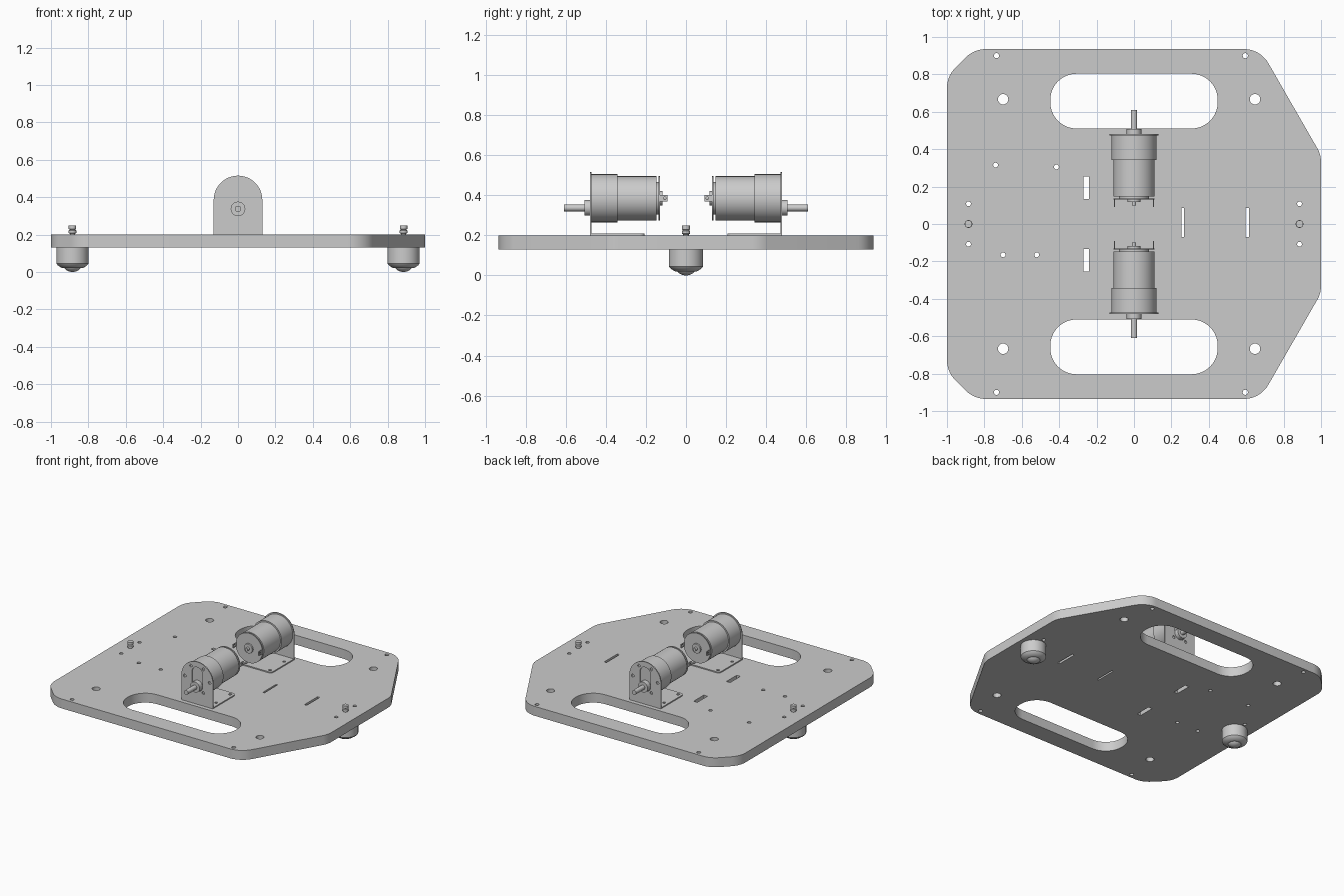
import bpy, bmesh, math
from mathutils import Matrix, Vector

cube = bpy.data.objects.get("Cube")
if cube:
    bpy.data.objects.remove(cube, do_unlink=True)

grey = bpy.data.materials.new("light_grey")
grey.use_nodes = True
COLOUR = (0.6, 0.6, 0.6, 1)
grey.diffuse_color = COLOUR
grey.node_tree.nodes["Principled BSDF"].inputs["Base Color"].default_value = COLOUR


def finish(ob):
    """Weld, fix normals, colour and shade a mesh object."""
    bm = bmesh.new()
    bm.from_mesh(ob.data)
    bmesh.ops.remove_doubles(bm, verts=bm.verts, dist=0.0002)
    bmesh.ops.recalc_face_normals(bm, faces=bm.faces)
    bm.to_mesh(ob.data)
    bm.free()
    ob.data.materials.clear()
    ob.data.materials.append(grey)
    bpy.ops.object.select_all(action='DESELECT')
    ob.select_set(True)
    bpy.context.view_layer.objects.active = ob
    bpy.ops.object.shade_smooth_by_angle(angle=math.radians(35))
    return ob


def circle(x, y, r, n=20):
    return [(x + r * math.cos(2 * math.pi * i / n), y + r * math.sin(2 * math.pi * i / n))
            for i in range(n)]


def rounded(corners, radii, steps=10):
    """Polygon with each corner replaced by a tangent arc."""
    out = []
    for i, (c, r) in enumerate(zip(corners, radii)):
        p = Vector(c)
        a = (Vector(corners[i - 1]) - p).normalized()
        b = (Vector(corners[(i + 1) % len(corners)]) - p).normalized()
        if r == 0:
            out.append(tuple(p))
            continue
        half = a.angle(b) / 2
        centre = p + (a + b).normalized() * (r / math.sin(half))
        start = p + a * (r / math.tan(half)) - centre
        end = p + b * (r / math.tan(half)) - centre
        turn = math.atan2(start.x * end.y - start.y * end.x, start.dot(end))
        for k in range(steps + 1):
            v = Matrix.Rotation(turn * k / steps, 2) @ start
            out.append(tuple(centre + v))
    return out


def rect(x, y, w, h, r=0.0):
    a, b = w / 2, h / 2
    return rounded([(x - a, y - b), (x + a, y - b), (x + a, y + b), (x - a, y + b)], [r] * 4)


def sheet(name, loops, thickness, matrix):
    """Extruded flat sheet; the first loop is the outline, the rest are holes."""
    cu = bpy.data.curves.new(name, 'CURVE')
    cu.dimensions = '2D'
    cu.fill_mode = 'BOTH'
    cu.extrude = thickness / 2
    for pts in loops:
        sp = cu.splines.new('POLY')
        sp.points.add(len(pts) - 1)
        for q, (x, y) in zip(sp.points, pts):
            q.co = (x, y, 0, 1)
        sp.use_cyclic_u = True
    ob = bpy.data.objects.new(name, cu)
    bpy.context.collection.objects.link(ob)
    ob.matrix_world = matrix
    bpy.ops.object.select_all(action='DESELECT')
    ob.select_set(True)
    bpy.context.view_layer.objects.active = ob
    bpy.ops.object.convert(target='MESH')
    return finish(bpy.context.view_layer.objects.active)


def lathe(name, profile, matrix, n=48):
    """Revolve (radius, height) points about the local z axis."""
    bm = bmesh.new()
    vs = [bm.verts.new((r, 0, h)) for r, h in profile]
    es = [bm.edges.new(pair) for pair in zip(vs, vs[1:])]
    bmesh.ops.spin(bm, geom=vs + es, cent=(0, 0, 0), axis=(0, 0, 1),
                   angle=2 * math.pi, steps=n, use_duplicate=False)
    me = bpy.data.meshes.new(name)
    bm.to_mesh(me)
    bm.free()
    ob = bpy.data.objects.new(name, me)
    bpy.context.collection.objects.link(ob)
    ob.matrix_world = matrix
    return finish(ob)


def rod(name, r, h0, h1, matrix, n=48):
    return lathe(name, [(0, h0), (r, h0), (r, h1), (0, h1)], matrix, n)


at = Matrix.Translation

# Chassis plate with wheel slots, mounting holes and strap slots
right_side = [(1, 0.37), (0.675, 0.935), (-0.855, 0.935), (-1, 0.79)]
outline = right_side + [(x, -y) for x, y in reversed(right_side)]
loops = [rounded(outline, [0.15] * len(outline))]
for s in (1, -1):
    loops.append(rect(0, s * 0.657, 0.895, 0.293, 0.14))
    loops += [circle(x, s * 0.9, 0.014) for x in (-0.735, 0.595)]
    loops += [circle(x, s * 0.667, 0.028) for x in (-0.7, 0.647)]
    loops += [circle(x, s * 0.108, 0.013) for x in (-0.885, 0.885)]
    loops.append(rect(-0.255, s * 0.193, 0.03, 0.12))
for x, y in [(-0.74, 0.315), (-0.415, 0.305), (-0.7, -0.165), (-0.52, -0.165)]:
    loops.append(circle(x, y, 0.013))
loops += [rect(0.26, 0.007, 0.013, 0.155), rect(0.605, 0.007, 0.018, 0.155)]
sheet("chassis_plate", loops, 0.07, at((0, 0, 0.165)))

# Ball casters with their bolts
for side, x in (("left", 0.885), ("right", -0.885)):
    m = at((x, 0, 0))
    lathe(side + "_caster_housing", [(0, 0.13), (0.086, 0.13), (0.086, 0.045), (0.078, 0.035),
                                     (0.055, 0.02), (0.048, 0.02), (0, 0.03)], m)
    arc = [math.radians(9 * i) for i in range(11)]
    lathe(side + "_caster_ball", [(0.05 * math.sin(a), 0.04 - 0.04 * math.cos(a)) for a in arc], m)
    lathe(side + "_caster_bolt", [(0, 0.13), (0.014, 0.13), (0.014, 0.205), (0.021, 0.208),
                                  (0.021, 0.222), (0.014, 0.226), (0.02, 0.23),
                                  (0.02, 0.248), (0, 0.248)], m, 16)

# Two geared motors on angle brackets, facing outwards
AXIS = 0.385
for side, s in (("back", 1), ("front", -1)):
    upright = Matrix.Rotation(math.pi / 2, 4, 'X')
    face = [(-0.13, 0.2), (0.13, 0.2)]
    face += [(0.13 * math.cos(a), AXIS + 0.13 * math.sin(a))
             for a in [math.pi * i / 24 for i in range(25)]]
    holes = [rect(0, AXIS, 0.088, 0.18, 0.043)]
    for e in (1, -1):
        holes += [circle(e * 0.102, AXIS, 0.011, 12)]
        holes += [circle(e * 0.051, AXIS + d * 0.088, 0.011, 12) for d in (1, -1)]
    sheet(side + "_bracket_face", [face] + holes, 0.008, at((0, s * 0.476, 0)) @ upright)

    foot = rounded([(-0.13, s * 0.48), (-0.13, s * 0.207), (0.13, s * 0.207), (0.13, s * 0.48)],
                   [0, 0.025, 0.025, 0])
    feet = [circle(e * 0.1, s * y, 0.011, 12) for e in (1, -1) for y in (0.235, 0.4)]
    sheet(side + "_bracket_foot", [foot] + feet, 0.008, at((0, 0, 0.204)))

    turn = Matrix.Rotation(-s * math.pi / 2, 4, 'X')
    m = at((0, 0, AXIS)) @ turn
    rod(side + "_gearbox", 0.12, 0.342, 0.472, m)
    rod(side + "_motor_can", 0.11, 0.147, 0.342, m)
    rod(side + "_motor_core", 0.08, 0.132, 0.15, m)
    rod(side + "_motor_end_disc", 0.11, 0.13, 0.137, m)
    rod(side + "_rear_bearing", 0.035, 0.118, 0.132, m, 24)
    rod(side + "_rear_shaft", 0.012, 0.098, 0.12, m, 16)

    # Offset output shaft and its collar
    m = at((0, 0, 0.337)) @ turn
    rod(side + "_shaft_collar", 0.039, 0.47, 0.507, m, 32)
    rod(side + "_output_shaft", 0.017, 0.47, 0.61, m, 24)

    # Solder lugs at the rear
    lug_turn = Matrix.Rotation(math.pi / 2, 4, 'Y')
    for e in (1, -1):
        lug = [rect(0, 0, 0.03, 0.045), circle(0, -s * 0.008, 0.007, 10)]
        sheet(side + "_motor_lug", lug, 0.005, at((e * 0.105, s * 0.114, AXIS)) @ lug_turn)
